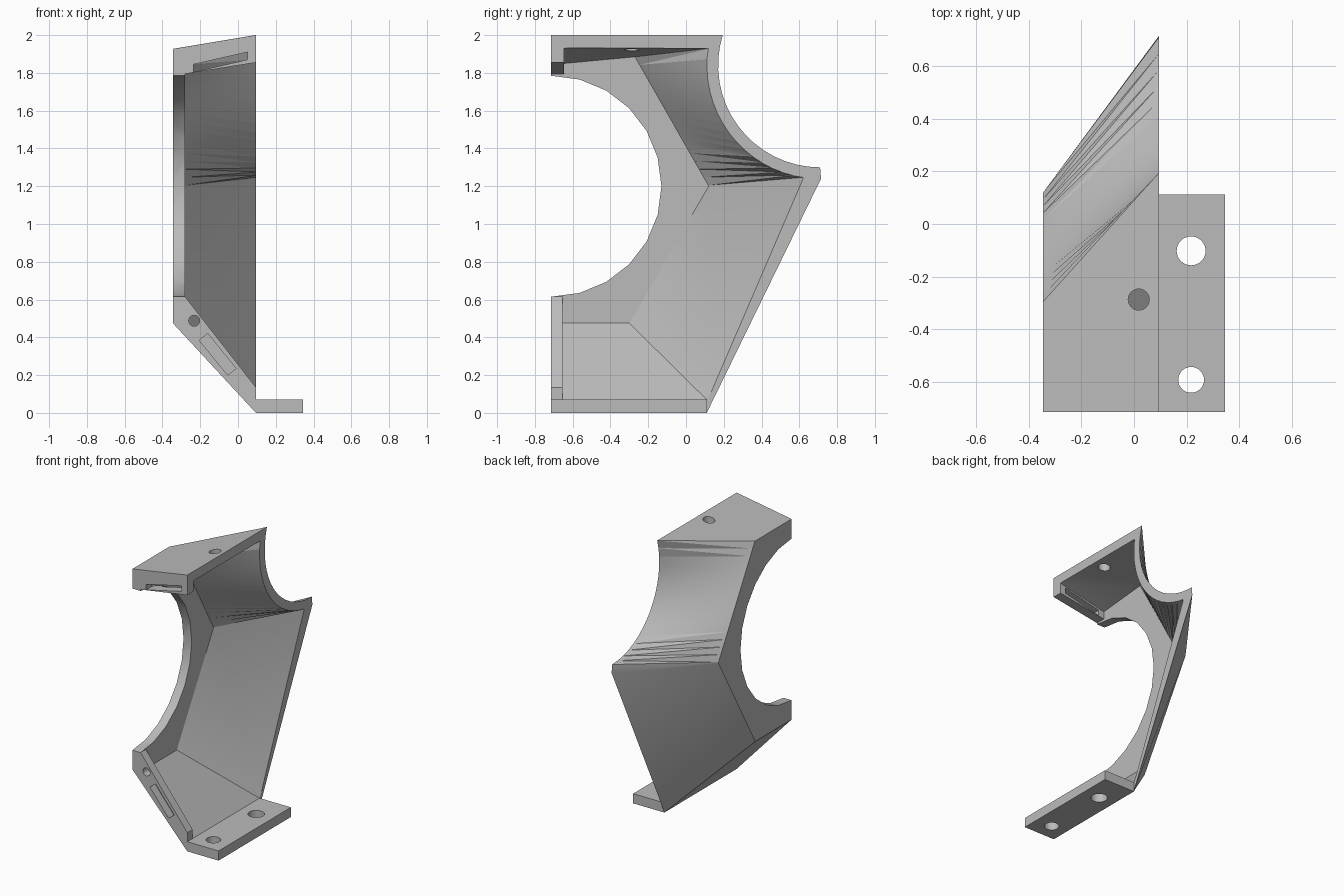
import bpy, bmesh, math
from mathutils import Matrix, Vector

cube = bpy.data.objects.get("Cube")
if cube:
    bpy.data.objects.remove(cube, do_unlink=True)

grey = bpy.data.materials.new("plain grey")
grey.use_nodes = True
colour = (0.5, 0.5, 0.5, 1)
grey.diffuse_color = colour
grey.node_tree.nodes["Principled BSDF"].inputs["Base Color"].default_value = colour

LEFT, RIGHT, FRONT = 0.095, -0.345, -0.715
STEPS = 16


def finish(name, bm):
    bmesh.ops.triangulate(bm, faces=[f for f in bm.faces if len(f.verts) == 4])
    bmesh.ops.recalc_face_normals(bm, faces=bm.faces)
    mesh = bpy.data.meshes.new(name)
    bm.to_mesh(mesh)
    bm.free()
    mesh.materials.append(grey)
    obj = bpy.data.objects.new(name, mesh)
    bpy.context.collection.objects.link(obj)
    return obj


def loft(name, ring_a, ring_b):
    """Closed solid between two matching rings of points."""
    bm = bmesh.new()
    a = [bm.verts.new(p) for p in ring_a]
    b = [bm.verts.new(p) for p in ring_b]
    bm.faces.new(a)
    bm.faces.new(b)
    for i in range(len(a)):
        j = (i + 1) % len(a)
        bm.faces.new((a[i], a[j], b[j], b[i]))
    return finish(name, bm)


def cylinder(name, centre, axis, radius, depth, sides=32):
    bm = bmesh.new()
    turn = {"X": Matrix.Rotation(math.pi / 2, 4, "Y"),
            "Y": Matrix.Rotation(math.pi / 2, 4, "X"), "Z": Matrix()}[axis]
    bmesh.ops.create_cone(bm, cap_ends=True, segments=sides, radius1=radius, radius2=radius,
                          depth=depth, matrix=Matrix.Translation(centre) @ turn)
    return finish(name, bm)


def front_prism(name, outline, y0, y1):
    return loft(name, [(x, y0, z) for x, z in outline], [(x, y1, z) for x, z in outline])


def cut(target, cutter):
    cutter.hide_render = True
    mod = target.modifiers.new("cut", "BOOLEAN")
    mod.operation = "DIFFERENCE"
    mod.solver = "EXACT"
    mod.object = cutter
    bpy.context.view_layer.objects.active = target
    bpy.ops.object.modifier_apply(modifier=mod.name)
    bpy.data.objects.remove(cutter, do_unlink=True)


def section(x, pts):
    return [Vector((x, y, z)) for y, z in pts]


def scoop(radius, start, end):
    """Arc of the hollow at the back of the open edge."""
    angles = [math.radians(start + (end - start) * i / STEPS) for i in range(STEPS + 1)]
    return [(0.71 + radius * math.cos(a), 1.84 + radius * math.sin(a)) for a in angles]


def line(p, q):
    return [(p[0] + (q[0] - p[0]) * i / STEPS, p[1] + (q[1] - p[1]) * i / STEPS)
            for i in range(STEPS + 1)]


# Outer body: straight-backed on the right, scooped on the left
wide = section(LEFT, [(FRONT, 0), (0.11, 0), (0.715, 1.24)] + scoop(0.54, 270, 162.7) + [(FRONT, 2)])
narrow = section(RIGHT, [(FRONT, 0.475), (-0.3, 0.475), (0.12, 1.2)]
                 + line((0.12, 1.21), (-0.295, 1.927)) + [(FRONT, 1.927)])
body = loft("bracket_shell", narrow, wide)

# Hollow inside, run out past the open left edge
inner_a = section(-0.28, [(-0.655, 0.475), (-0.3, 0.475), (0.12, 1.2)]
                  + line((0.118, 1.205), (-0.27, 1.885)) + [(-0.645, 1.85)])
inner_b = section(LEFT, [(-0.655, 0.07), (0.11, 0.07), (0.62, 1.24)]
                  + scoop(0.6, 261.2, 171.4) + [(-0.645, 1.93)])
inner_b = [b + (b - a) * 0.06 for a, b in zip(inner_a, inner_b)]
cut(body, loft("hollow", inner_a, inner_b))

# Front opening between the two lips
run = 0.1
cut(body, front_prism("opening", [(-0.28, 0.615), (LEFT + run, 0.135 - 1.28 * run),
                                  (LEFT + run, 1.855 + 0.16 * run), (-0.28, 1.795)], -0.8, -0.6))

# Round cutout through the side wall
cut(body, cylinder("side_cutout", (-0.32, FRONT, 1.2), "X", 0.585, 0.16, 24))

# Slots and holes in the lips and roof
cut(body, front_prism("lower_slot", [(-0.205, 0.385), (-0.16, 0.42), (-0.01, 0.235),
                                     (-0.055, 0.2)], -0.8, -0.655))
cut(body, front_prism("upper_slot", [(-0.235, 1.805), (-0.235, 1.845), (0.05, 1.91),
                                     (0.05, 1.87)], -0.8, -0.64))
cut(body, cylinder("lip_hole", (-0.232, -0.7, 0.488), "Y", 0.029, 0.12))
cut(body, cylinder("roof_hole", (0.018, -0.287, 1.95), "Z", 0.04, 0.3))

# Mounting foot with two bolt holes
foot = front_prism("mounting_foot", [(LEFT, 0), (0.345, 0), (0.345, 0.07), (LEFT, 0.07)], FRONT, 0.112)
for y, radius in ((-0.102, 0.055), (-0.592, 0.049)):
    cut(foot, cylinder("bolt_hole", (0.217, y, 0.035), "Z", radius, 0.3))

for obj in (body, foot):
    bpy.ops.object.select_all(action="DESELECT")
    obj.select_set(True)
    bpy.context.view_layer.objects.active = obj
    bpy.ops.object.shade_smooth_by_angle(angle=math.radians(25))
